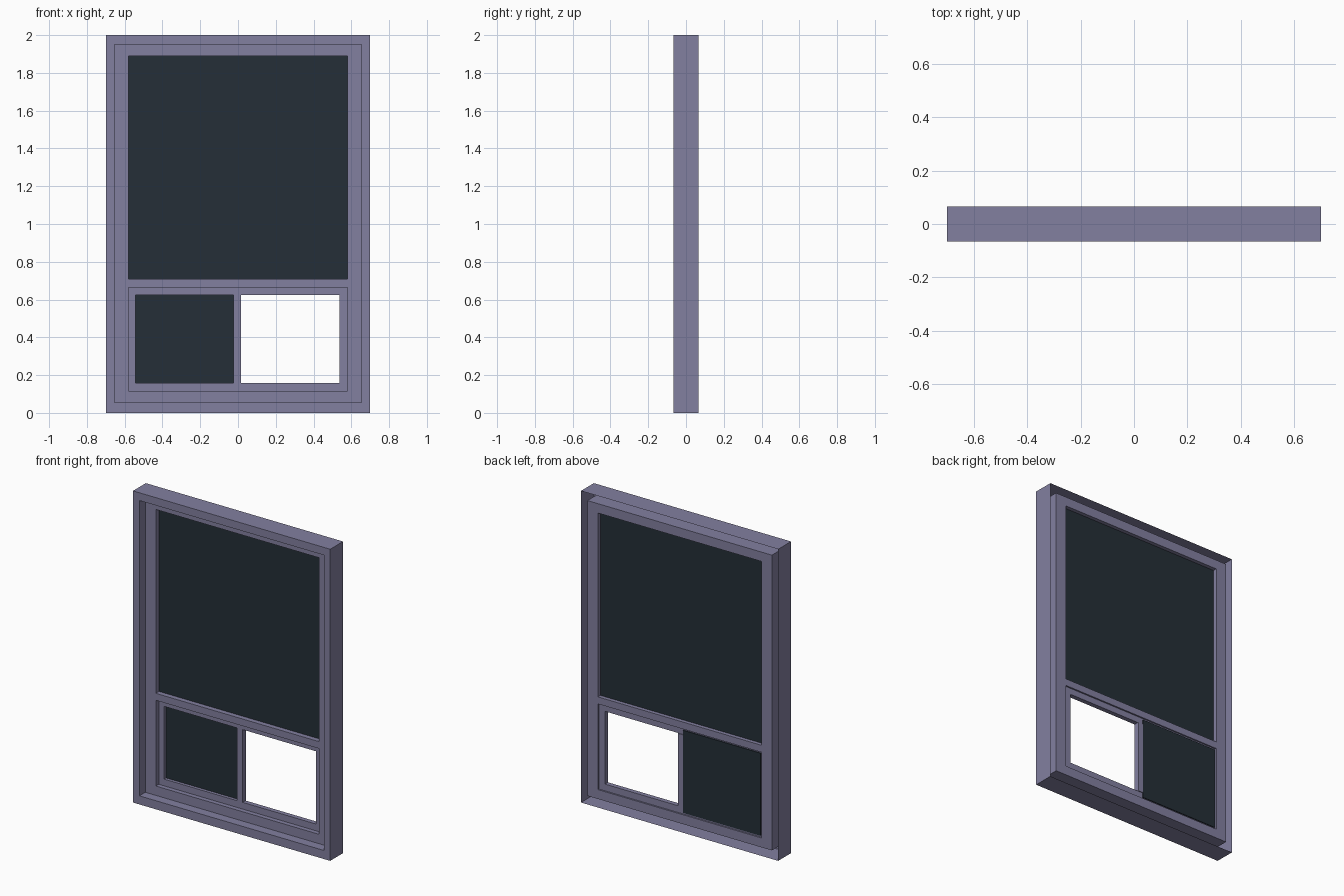
import bpy, bmesh

if "Cube" in bpy.data.objects:
    bpy.data.objects.remove(bpy.data.objects["Cube"])


def material(name, rgb):
    m = bpy.data.materials.new(name)
    m.diffuse_color = (*rgb, 1)
    m.use_nodes = True
    m.node_tree.nodes["Principled BSDF"].inputs["Base Color"].default_value = m.diffuse_color
    return m


FRAME = material("grey violet frame", (0.225, 0.215, 0.35))
GLASS = material("dark glass", (0.018, 0.028, 0.038))


def finish(name, bm, mat):
    me = bpy.data.meshes.new(name)
    bm.to_mesh(me)
    bm.free()
    ob = bpy.data.objects.new(name, me)
    me.materials.append(mat)
    bpy.context.collection.objects.link(ob)
    return ob


def loft(name, steps, mat, closed=False):
    """Join rectangles (x0, x1, z0, z1) at given y into a mitred frame."""
    bm = bmesh.new()
    rings = []
    for (x0, x1, z0, z1), y in steps:
        pts = ((x0, z0), (x1, z0), (x1, z1), (x0, z1))
        rings.append([bm.verts.new((x, y, z)) for x, z in pts])
    pairs = list(zip(rings, rings[1:]))
    if closed:
        pairs.append((rings[-1], rings[0]))
    for a, b in pairs:
        for i in range(4):
            j = (i + 1) % 4
            bm.faces.new((a[i], a[j], b[j], b[i]))
    return finish(name, bm, mat)


def ring(name, outer, inner, y0, y1, mat):
    return loft(name, [(outer, y1), (outer, y0), (inner, y0), (inner, y1)], mat, True)


def box(name, rect, y0, y1, mat):
    x0, x1, z0, z1 = rect
    bm = bmesh.new()
    bmesh.ops.create_cube(bm, size=1)
    for v in bm.verts:
        v.co = (x1 if v.co.x > 0 else x0, y1 if v.co.y > 0 else y0, z1 if v.co.z > 0 else z0)
    return finish(name, bm, mat)


OUTER = (-0.70, 0.70, 0.0, 2.0)
REBATE = (-0.655, 0.655, 0.055, 1.95)
SIGHT = (-0.58, 0.58, 0.115, 1.89)

# Outer casing: thin shell, open at the back
loft("outer_casing", [(OUTER, 0.065), (OUTER, -0.065), (REBATE, -0.065), (REBATE, -0.005)], FRAME)

# Main frame set back inside the casing, with a rail between the lights
ring("main_frame", REBATE, SIGHT, -0.005, 0.065, FRAME)
box("middle_rail", (-0.58, 0.58, 0.665, 0.71), -0.005, 0.065, FRAME)

# Lower slider frame and its centre post
ring("slider_frame", (-0.58, 0.58, 0.115, 0.665), (-0.542, 0.537, 0.158, 0.625), 0.025, 0.055, FRAME)
box("centre_post", (-0.025, 0.016, 0.158, 0.625), 0.025, 0.06, FRAME)

# Glass: large fixed pane and small left pane (right side is open)
box("upper_glass", (-0.58, 0.58, 0.71, 1.89), 0.027, 0.04, GLASS)
box("lower_left_glass", (-0.572, -0.02, 0.125, 0.655), 0.045, 0.061, GLASS)
